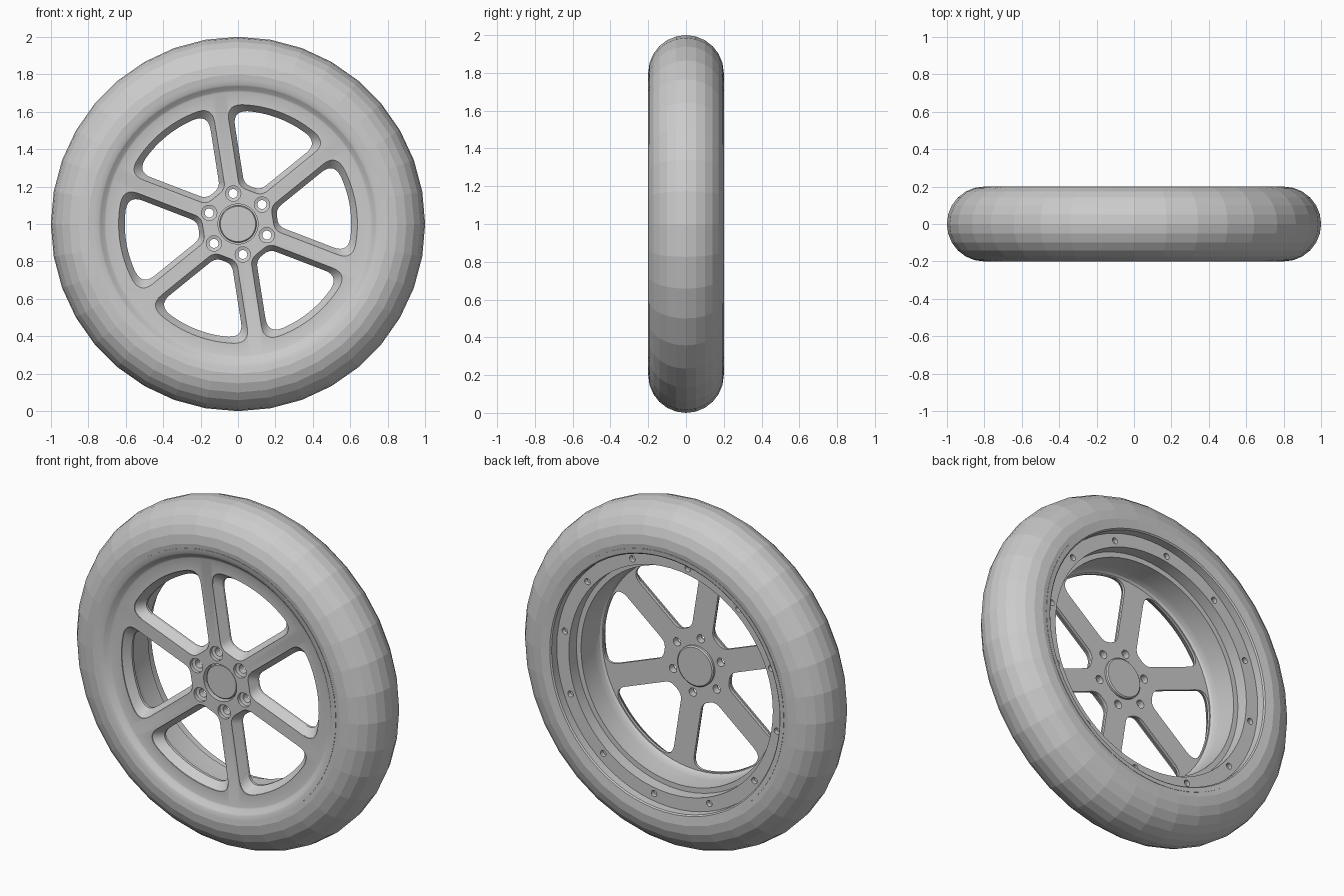
import bpy, bmesh
from math import sin, cos, pi, radians, asin, atan2, sqrt
from mathutils import Vector, Matrix

if "Cube" in bpy.data.objects:
    bpy.data.objects.remove(bpy.data.objects["Cube"])

PHASE = radians(9)      # angle of the first window
CZ = 1.0                # wheel centre height


def finish(bm, name):
    bmesh.ops.remove_doubles(bm, verts=bm.verts, dist=1e-5)
    bmesh.ops.recalc_face_normals(bm, faces=bm.faces)
    me = bpy.data.meshes.new(name)
    bm.to_mesh(me)
    bm.free()
    ob = bpy.data.objects.new(name, me)
    bpy.context.collection.objects.link(ob)
    return ob


def loft(bm, rings, closed_stack=False, caps=False):
    """Join rings of points with quads."""
    vs = [[bm.verts.new(p) for p in r] for r in rings]
    n, m = len(vs[0]), len(vs)
    for i in range(m if closed_stack else m - 1):
        a, b = vs[i], vs[(i + 1) % m]
        for j in range(n):
            k = (j + 1) % n
            bm.faces.new((a[j], a[k], b[k], b[j]))
    if caps:
        bm.faces.new(vs[0])
        bm.faces.new(vs[-1])


def circle(r, y, n, cx=0.0, cz=CZ):
    return [Vector((cx + r * cos(2 * pi * i / n), y, cz + r * sin(2 * pi * i / n))) for i in range(n)]


def revolve(name, profile, n, closed=True):
    """Revolve (radius, y) points around the axle."""
    bm = bmesh.new()
    loft(bm, [circle(r, y, n) for r, y in profile], closed, not closed)
    return finish(bm, name)


def window_outline(w, ri, ro):
    """Rounded window between two spokes of half width w, along +u."""
    def edge(t):
        return Vector((t * cos(pi / 6) + w * 0.5, t * 0.5 - w * cos(pi / 6)))
    t_in = (ri - w * 0.5) / cos(pi / 6)
    t_out = sqrt(ro * ro - w * w)
    c_in, c_out = edge(t_in), edge(t_out)
    ang = atan2(c_out.y, c_out.x)
    f_in, f_out = 0.038, 0.08

    def fillet(a, c, b, n=7):
        return [a * (1 - s) ** 2 + c * 2 * s * (1 - s) + b * s * s for s in [i / n for i in range(n + 1)]]

    a_end = ang - f_out / ro
    arc = [Vector((ro * cos(a_end * i / 10), ro * sin(a_end * i / 10))) for i in range(11)]
    half = fillet(Vector((ri, c_in.y - f_in)), c_in, edge(t_in + f_in))
    half += fillet(edge(t_out - f_out), c_out, arc[-1]) + arc[-2::-1]
    return half + [Vector((p.x, -p.y)) for p in half[-2::-1]]


def cut(target, cutter):
    cutter.hide_render = True
    mod = target.modifiers.new("cut", 'BOOLEAN')
    mod.operation = 'DIFFERENCE'
    mod.solver = 'EXACT'
    mod.object = cutter
    bpy.context.view_layer.objects.active = target
    bpy.ops.object.modifier_apply(modifier=mod.name)
    bpy.data.objects.remove(cutter)


# Tyre: round section with a bead tucked behind the rim lips
tyre_profile = [(0.8 + 0.2 * cos(radians(a)), 0.2 * sin(radians(a))) for a in range(-105, 106, 15)]
revolve("tyre", tyre_profile + [(0.76, 0.15), (0.76, -0.15)], 36)

# Rim: front disc, rolled lips, stepped barrel and rear flange
rim = revolve("rim", [
    (0.107, -0.165), (0.705, -0.165), (0.715, -0.169), (0.735, -0.189), (0.745, -0.195),
    (0.772, -0.1985), (0.772, -0.17), (0.74, -0.10), (0.70, 0.0), (0.75, 0.09),
    (0.772, 0.17), (0.772, 0.1985), (0.745, 0.195), (0.738, 0.188), (0.738, 0.14),
    (0.66, 0.14), (0.66, 0.07), (0.63, 0.07), (0.63, -0.05), (0.627, -0.075),
    (0.622, -0.09), (0.612, -0.10), (0.107, -0.10)], 72)

# Spoke windows, bevelled towards the front
front, back = (0.038, 0.188, 0.638), (0.066, 0.212, 0.605)
bm = bmesh.new()
for k in range(6):
    a = PHASE + k * pi / 3
    rings = []
    for y, shape in ((-0.22, front), (-0.16, front), (-0.115, back), (-0.05, back)):
        rings.append([Vector((p.x * cos(a) - p.y * sin(a), y, CZ + p.x * sin(a) + p.y * cos(a)))
                      for p in window_outline(*shape)])
    loft(bm, rings, caps=True)
cut(rim, finish(bm, "window_cutter"))

# Counterbored wheel bolt holes and small rear flange holes
bm = bmesh.new()
for k in range(6):
    a = PHASE + pi / 6 + k * pi / 3
    c = (0.165 * cos(a), CZ + 0.165 * sin(a))
    loft(bm, [circle(r, y, 24, *c) for r, y in
              ((0.041, -0.2), (0.041, -0.145), (0.024, -0.14), (0.024, -0.05))], caps=True)
for k in range(12):
    a = PHASE + k * pi / 6
    c = (0.695 * cos(a), CZ + 0.695 * sin(a))
    loft(bm, [circle(0.018, y, 16, *c) for y in (0.115, 0.17)], caps=True)
cut(rim, finish(bm, "hole_cutter"))

# Centre cap, recessed in front and flanged at the back
cap = revolve("centre_cap", [
    (0.094, -0.152), (0.099, -0.147), (0.099, -0.12), (0.108, -0.12), (0.108, -0.10),
    (0.117, -0.10), (0.117, -0.088), (0.11, -0.082)], 48, closed=False)

for ob in (rim, cap):
    bpy.ops.object.select_all(action='DESELECT')
    ob.select_set(True)
    bpy.context.view_layer.objects.active = ob
    bpy.ops.object.shade_smooth_by_angle(angle=radians(25))
